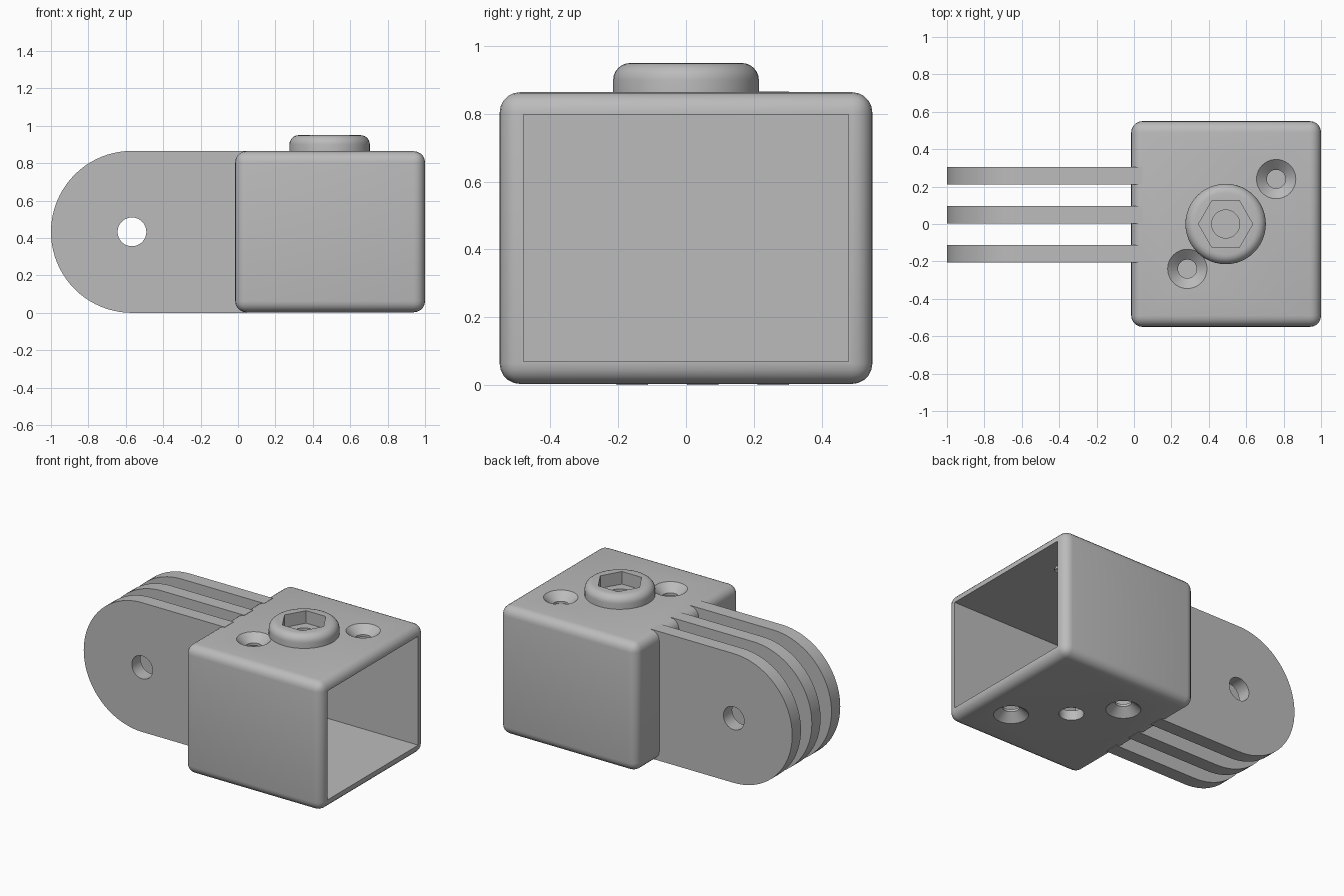
import bpy, bmesh, math
from mathutils import Matrix, Vector

cube = bpy.data.objects.get("Cube")
if cube:
    bpy.data.objects.remove(cube, do_unlink=True)

grey = bpy.data.materials.new("plain grey")
grey.use_nodes = True
COLOUR = (0.5, 0.5, 0.5, 1)
grey.diffuse_color = COLOUR
grey.node_tree.nodes["Principled BSDF"].inputs["Base Color"].default_value = COLOUR


def make(name, bm):
    bmesh.ops.recalc_face_normals(bm, faces=bm.faces)
    mesh = bpy.data.meshes.new(name)
    bm.to_mesh(mesh)
    bm.free()
    mesh.materials.append(grey)
    ob = bpy.data.objects.new(name, mesh)
    bpy.context.collection.objects.link(ob)
    return ob


def box(name, lo, hi, bevel=0):
    lo, hi = Vector(lo), Vector(hi)
    bm = bmesh.new()
    bmesh.ops.create_cube(bm, size=1, matrix=Matrix.Translation((lo + hi) / 2)
                          @ Matrix.Diagonal((*(hi - lo), 1)))
    if bevel:
        bmesh.ops.bevel(bm, geom=bm.edges[:], offset=bevel, segments=5,
                        profile=0.5, affect='EDGES')
    return make(name, bm)


def column(name, x, y, z0, z1, r0, r1=None, sides=48, bevel=0):
    """Upright cylinder or cone, optionally with a rounded top rim."""
    bm = bmesh.new()
    bmesh.ops.create_cone(bm, cap_ends=True, segments=sides, radius1=r0,
                          radius2=r0 if r1 is None else r1, depth=z1 - z0,
                          matrix=Matrix.Translation((x, y, (z0 + z1) / 2)))
    if bevel:
        rim = [e for e in bm.edges if all(v.co.z > z1 - 0.001 for v in e.verts)]
        bmesh.ops.bevel(bm, geom=rim, offset=bevel, segments=6,
                        profile=0.5, affect='EDGES')
    return make(name, bm)


def activate(ob):
    bpy.ops.object.select_all(action='DESELECT')
    ob.select_set(True)
    bpy.context.view_layer.objects.active = ob


def cut(ob, *cutters):
    for c in cutters:
        mod = ob.modifiers.new("cut", 'BOOLEAN')
        mod.operation, mod.solver, mod.object = 'DIFFERENCE', 'EXACT', c
        activate(ob)
        bpy.ops.object.modifier_apply(modifier=mod.name)
        bpy.data.objects.remove(c, do_unlink=True)


def smooth(ob):
    activate(ob)
    bpy.ops.object.shade_smooth_by_angle(angle=math.radians(30))


BOTTOM, TOP, WALL = 0.003, 0.864, 0.066
BOLT_X = 0.49

# Hollow socket, open at +x
socket = box("socket_box", (-0.015, -0.55, BOTTOM), (1, 0.55, TOP), 0.06)
cut(socket, box("cavity", (0.055, -0.48, BOTTOM + WALL), (1.2, 0.48, TOP - WALL)))

# Countersunk screw holes, on opposite diagonals above and below
for x, y in ((0.76, 0.24), (0.285, -0.24)):
    cut(socket,
        column("sink", x, y, TOP - 0.05, TOP + 0.01, 0.05, 0.116),
        column("hole", x, y, TOP - 0.1, TOP - 0.03, 0.05),
        column("sink", x, -y, BOTTOM - 0.01, BOTTOM + 0.05, 0.116, 0.05),
        column("hole", x, -y, BOTTOM + 0.03, BOTTOM + 0.1, 0.05))

# Central hole below and blind pilot hole above
cut(socket, column("hole", BOLT_X, 0, -0.1, BOTTOM + 0.1, 0.075),
    column("pilot", BOLT_X, 0, TOP - 0.055, TOP + 0.1, 0.075))
smooth(socket)

# Round boss with a hexagonal recess
boss = column("hex_boss", BOLT_X, 0, TOP - 0.01, 0.95, 0.215, bevel=0.05)
hexagon = column("hexagon", BOLT_X, 0, TOP + 0.002, 1.1, 0.145, sides=6)
hexagon.data.transform(Matrix.Translation((BOLT_X, 0, 0)) @ Matrix.Rotation(math.pi / 6, 4, 'Z')
                       @ Matrix.Translation((-BOLT_X, 0, 0)))
cut(boss, hexagon, column("pilot", BOLT_X, 0, TOP - 0.1, 1, 0.075))
smooth(boss)


# Three rounded hinge fins with a pivot hole
def fin(name, y0, y1):
    r, cx, root = 0.433, -0.567, 0.045
    arc = [math.pi / 2 + math.pi * i / 40 for i in range(41)]
    outline = [(cx + r * math.cos(a), r + r * math.sin(a)) for a in arc]
    outline += [(root, 0), (root, 2 * r)]
    bm = bmesh.new()
    face = bm.faces.new([bm.verts.new((x, y0, z)) for x, z in outline])
    side = bmesh.ops.extrude_face_region(bm, geom=[face])["geom"]
    bmesh.ops.translate(bm, vec=(0, y1 - y0, 0),
                        verts=[v for v in side if isinstance(v, bmesh.types.BMVert)])
    ob = make(name, bm)
    pin = column("pin", 0, 0, -1, 1, 0.077, sides=32)
    pin.data.transform(Matrix.Translation((cx, 0, r)) @ Matrix.Rotation(math.pi / 2, 4, 'X'))
    cut(ob, pin)
    smooth(ob)


for label, y in (("front", -0.205), ("middle", 0.003), ("back", 0.211)):
    fin(label + "_hinge_fin", y, y + 0.093)
